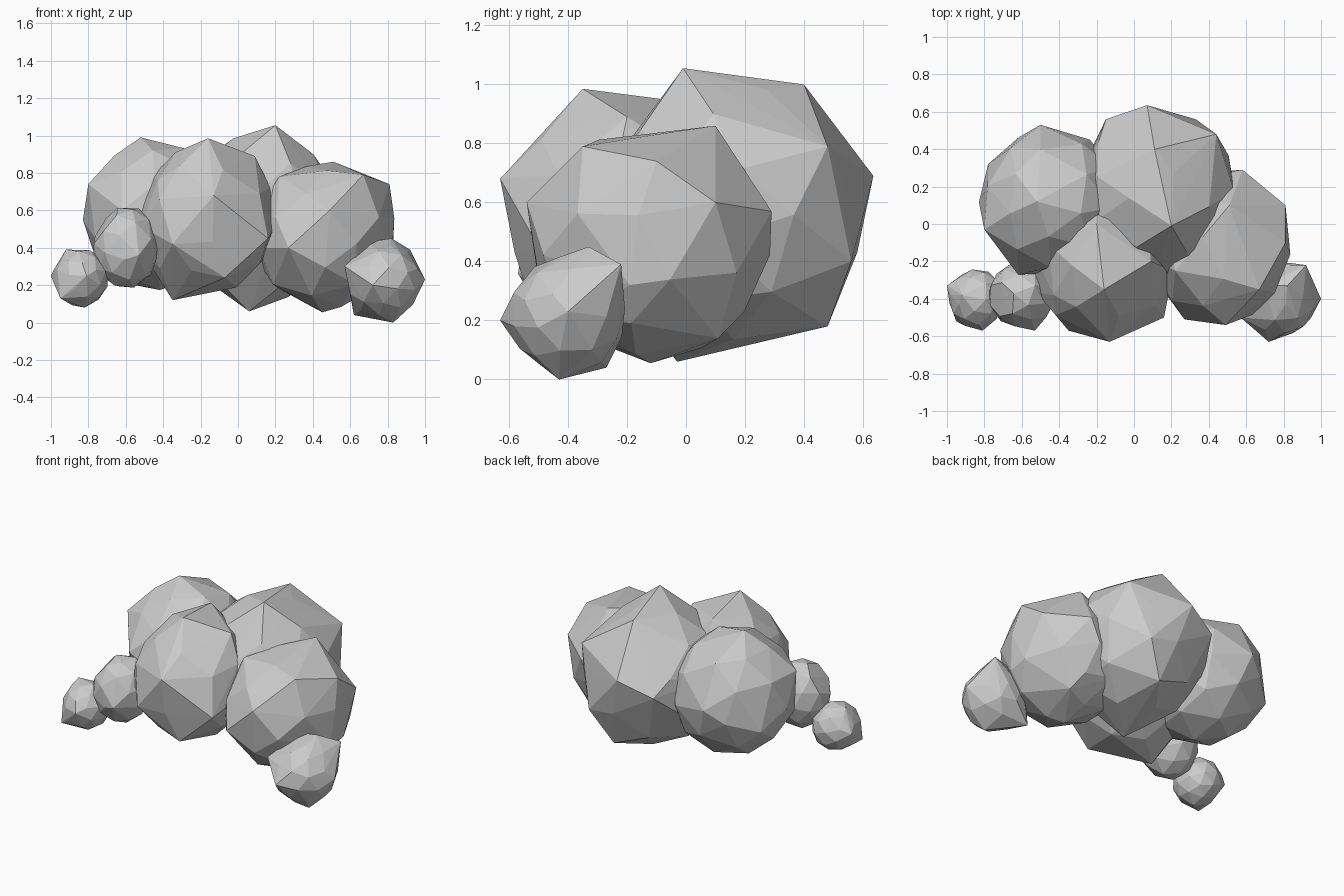
import bpy
import bmesh
from mathutils import Euler, Vector

cube = bpy.data.objects.get("Cube")
if cube:
    bpy.data.objects.remove(cube, do_unlink=True)


def make_material(name, colour):
    material = bpy.data.materials.new(name)
    material.use_nodes = True
    material.diffuse_color = colour
    shader = material.node_tree.nodes["Principled BSDF"]
    shader.inputs["Base Color"].default_value = colour
    shader.inputs["Roughness"].default_value = 0.9
    return material


cloud_grey = make_material("pale grey", (0.6, 0.6, 0.6, 1))


def build_puff(name, centre, radii, turn, corners):
    """A faceted ball whose nearest vertices are pulled out to the given corners."""
    centre, radii = Vector(centre), Vector(radii)
    bm = bmesh.new()
    bmesh.ops.create_icosphere(bm, subdivisions=2, radius=1)
    rotation = Euler(turn).to_matrix()
    for vert in bm.verts:
        vert.co = (rotation @ vert.co) * radii

    # Pull out the main corners
    free = set(bm.verts)
    for corner in corners:
        target = Vector(corner) - centre
        nearest = min(free, key=lambda v: (v.co - target).length)
        nearest.co = target
        free.remove(nearest)

    # Wrap the points in one convex skin
    hull = bmesh.ops.convex_hull(bm, input=bm.verts[:])
    loose = set(hull["geom_interior"]) | set(hull["geom_unused"])
    spare = [item for item in loose if isinstance(item, bmesh.types.BMVert)]
    bmesh.ops.delete(bm, geom=spare, context="VERTS")
    bmesh.ops.recalc_face_normals(bm, faces=bm.faces[:])

    mesh = bpy.data.meshes.new(name)
    bm.to_mesh(mesh)
    bm.free()
    mesh.materials.append(cloud_grey)
    puff = bpy.data.objects.new(name, mesh)
    puff.location = centre
    bpy.context.collection.objects.link(puff)
    return puff


# Four large puffs form the body of the cloud
build_puff("back_puff", (0.12, 0.15, 0.56), (0.44, 0.45, 0.45), (0.3, 0.1, 0.2), [
    (0.2, -0.01, 1.055), (0.11, 0.4, 1.0), (0.44, 0.48, 0.79),
    (0.07, 0.635, 0.69), (0.33, 0.56, 0.4), (0.2, 0.48, 0.18),
    (0.06, -0.03, 0.06), (-0.15, 0.56, 0.6),
])
build_puff("right_side_puff", (-0.44, 0.12, 0.57), (0.39, 0.39, 0.4), (0.2, 0.4, 0.1), [
    (-0.52, 0.12, 0.99), (-0.8, -0.03, 0.74), (-0.78, 0.32, 0.45),
    (-0.5, 0.53, 0.6), (-0.5, 0.4, 0.87), (-0.62, -0.27, 0.6),
])
build_puff("left_side_puff", (0.46, -0.12, 0.46), (0.39, 0.41, 0.39), (0.1, 0.3, 0.5), [
    (0.51, 0.1, 0.86), (0.81, -0.1, 0.74), (0.81, 0.1, 0.6),
    (0.67, -0.35, 0.79), (0.82, -0.19, 0.32), (0.58, 0.29, 0.57),
    (0.49, -0.54, 0.6), (0.27, -0.51, 0.4), (0.45, -0.12, 0.055),
    (0.6, 0.11, 0.14), (0.22, -0.25, 0.78),
])
build_puff("front_puff", (-0.17, -0.22, 0.55), (0.38, 0.38, 0.4), (0.3, 0, 0.1), [
    (-0.16, -0.35, 0.985), (-0.13, -0.63, 0.68), (-0.2, 0, 0.94),
    (0.09, -0.2, 0.89), (-0.43, -0.38, 0.76), (-0.07, -0.52, 0.24),
    (-0.35, -0.57, 0.42), (0.16, -0.5, 0.45), (-0.35, -0.25, 0.12),
])

# Small puffs trail off at both ends
build_puff("left_end_puff", (0.78, -0.4, 0.22), (0.2, 0.2, 0.2), (0.2, 0.1, 0.4), [
    (0.83, -0.43, 0), (1.0, -0.4, 0.23), (0.72, -0.63, 0.2),
    (0.92, -0.22, 0.39), (0.82, -0.33, 0.45), (0.62, -0.27, 0.04),
    (0.69, -0.33, 0.43), (0.57, -0.5, 0.3),
])
build_puff("right_link_puff", (-0.6, -0.38, 0.4), (0.18, 0.18, 0.22), (0.3, 0.2, 0), [
    (-0.53, -0.33, 0.61), (-0.71, -0.4, 0.53), (-0.53, -0.57, 0.36),
])
build_puff("right_end_puff", (-0.84, -0.4, 0.24), (0.15, 0.16, 0.155), (0.1, 0.3, 0.2), [
    (-1.0, -0.33, 0.25), (-0.92, -0.38, 0.39), (-0.82, -0.42, 0.08),
    (-0.81, -0.57, 0.25), (-0.95, -0.52, 0.13),
])
